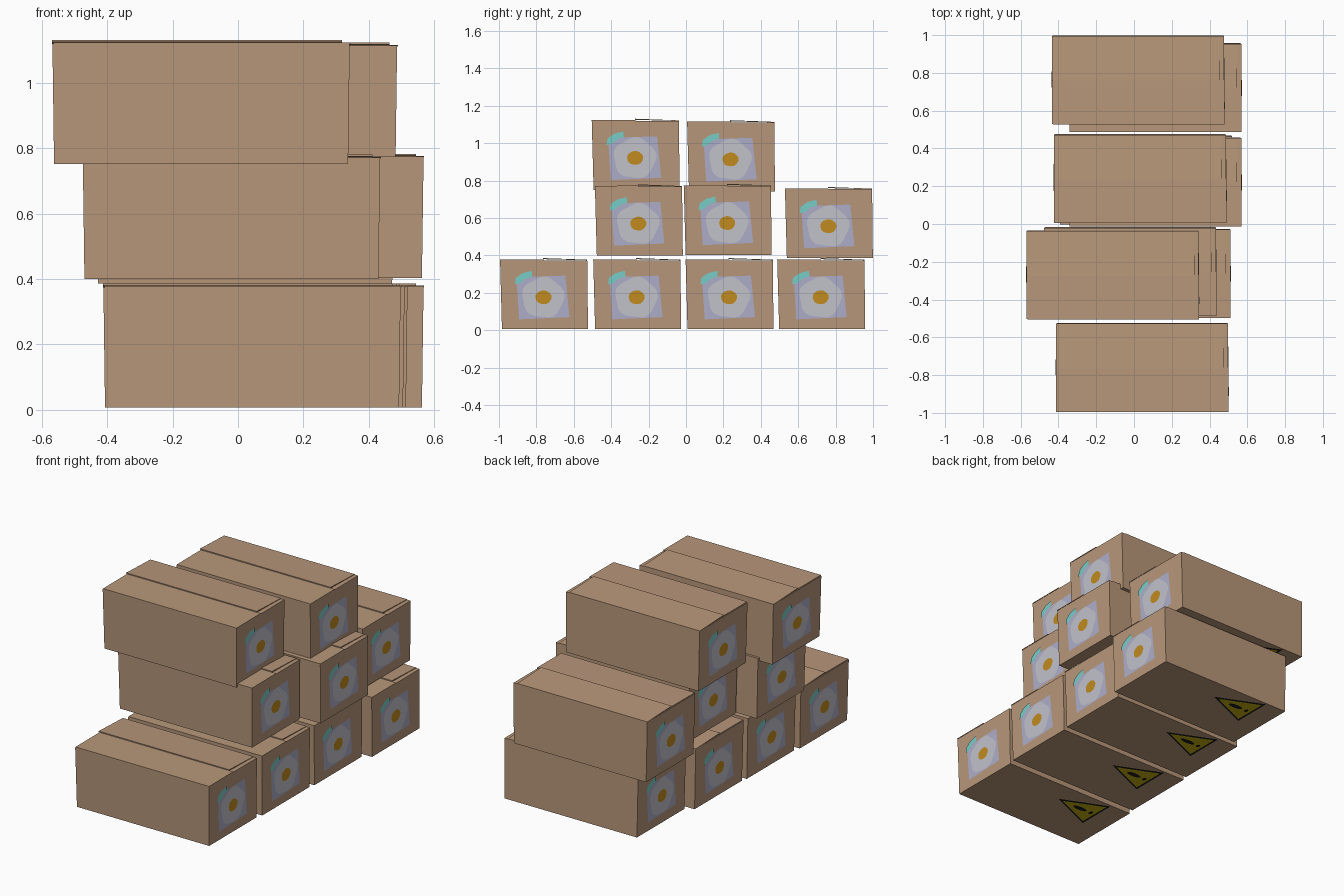
import bpy, bmesh, math

if "Cube" in bpy.data.objects:
    bpy.data.objects.remove(bpy.data.objects["Cube"])

def mat(name, rgb):
    m = bpy.data.materials.new(name)
    m.diffuse_color = (*rgb, 1)
    m.use_nodes = True
    m.node_tree.nodes["Principled BSDF"].inputs["Base Color"].default_value = m.diffuse_color
    return m

MATS = [mat("cardboard", (0.48, 0.31, 0.195)),
        mat("lavender_paper", (0.42, 0.42, 0.59)),
        mat("pale_grey", (0.54, 0.54, 0.60)),
        mat("orange_yolk", (0.53, 0.26, 0.014)),
        mat("teal_tape", (0.19, 0.61, 0.57)),
        mat("warning_yellow", (0.55, 0.42, 0.005)),
        mat("black_ink", (0.01, 0.01, 0.01))]
CARD, LAV, GREY, ORANGE, TEAL, YELLOW, BLACK = range(7)

HL_BOT, HL_TOP = 0.450, 0.455        # half length, bottom and top
Z0, Z1 = 0.006, 0.374                # body bottom and top

bm = bmesh.new()

def hexa(bottom, top):
    """Closed block from a bottom and a top ring of four points."""
    vb = [bm.verts.new(p) for p in bottom]
    vt = [bm.verts.new(p) for p in top]
    faces = [bm.faces.new(vb[::-1]), bm.faces.new(vt)]
    for i in range(4):
        j = (i + 1) % 4
        faces.append(bm.faces.new((vb[i], vb[j], vt[j], vt[i])))
    for f in faces:
        f.material_index = CARD

def ring(x0, x1, y0, y1, z0, z1):
    """Ring whose height goes from z0 at y0 to z1 at y1."""
    return [(x0, y0, z0), (x1, y0, z0), (x1, y1, z1), (x0, y1, z1)]

def plate(points, index, normal):
    f = bm.faces.new([bm.verts.new(p) for p in points])
    f.normal_update()
    if f.normal.dot(normal) < 0:
        f.normal_flip()
    f.material_index = index

def label(points, index, lift):
    """Flat picture on both ends; points are (across, height) seen face on."""
    for s in (1, -1):
        pts = []
        for u, z in points:
            wall = HL_BOT + (HL_TOP - HL_BOT) * (z - Z0) / (Z1 - Z0)
            pts.append((s * (wall + lift), s * u, z))
        plate(pts, index, (s, 0, 0))

def blob(cy, cz, ry, rz, n, wobble=0.0):
    out = []
    for i in range(n):
        a = 2 * math.pi * i / n
        k = 1 + wobble * math.sin(5 * a + 0.6)
        out.append((cy + ry * k * math.cos(a), cz + rz * k * math.sin(a)))
    return out

# carton body, leaning slightly
hexa(ring(-HL_BOT, HL_BOT, -0.224, 0.236, Z0, Z0),
     ring(-HL_TOP, HL_TOP, -0.234, 0.232, Z1, Z1))

# front flap lies flat, back flap is lifted along the seam
hexa(ring(-0.452, 0.457, -0.235, 0.0, Z1, Z1),
     ring(-0.452, 0.457, -0.235, 0.0, Z1 + 0.004, Z1 + 0.005))
hexa(ring(-0.456, 0.432, -0.004, 0.232, Z1 + 0.006, Z1),
     ring(-0.456, 0.432, -0.004, 0.232, Z1 + 0.012, Z1 + 0.003))

# picture sheet, wavy pale disc, yolk and strip of tape on each end
label([(-0.145, 0.258), (-0.10, 0.285), (0.115, 0.292),
       (0.137, 0.070), (-0.132, 0.058)], LAV, 0.002)
label(blob(-0.004, 0.175, 0.112, 0.108, 40, 0.05), GREY, 0.0035)
label(blob(-0.002, 0.176, 0.043, 0.037, 20, 0.02), ORANGE, 0.005)
label([(-0.155, 0.245), (-0.150, 0.280), (-0.115, 0.305), (-0.065, 0.318),
       (-0.062, 0.288), (-0.100, 0.275), (-0.125, 0.252)], TEAL, 0.005)

# warning triangle underneath
def under(points, index, z):
    plate([(x, y, z) for x, y in points], index, (0, 0, -1))

cx, cy = -0.215, 0.105
def tri(k):
    return [(cx + 0.19 * k, cy), (cx - 0.095 * k, cy - 0.125 * k), (cx - 0.095 * k, cy + 0.125 * k)]
under(tri(1.0), BLACK, 0.004)
under(tri(0.84), YELLOW, 0.002)
under([(cx + x, cy + y) for x, y in blob(0.03, 0, 0.05, 0.017, 10)], BLACK, 0.0)
under([(cx + x, cy + y) for x, y in blob(-0.05, 0, 0.012, 0.016, 8)], BLACK, 0.0)

mesh = bpy.data.meshes.new("carton")
bm.to_mesh(mesh)
bm.free()
for m in MATS:
    mesh.materials.append(m)

# stack of cartons: (name, x, y, z)
STACK = [("bottom_carton_1", 0.043, -0.760, 0.0),
         ("bottom_carton_2", 0.055, -0.262, 0.0),
         ("bottom_carton_3", 0.064, 0.232, 0.0),
         ("bottom_carton_4", 0.113, 0.722, 0.0),
         ("middle_carton_1", -0.020, -0.253, 0.394),
         ("middle_carton_2", 0.113, 0.222, 0.397),
         ("middle_carton_3", 0.022, 0.763, 0.380),
         ("top_carton_1", -0.113, -0.270, 0.745),
         ("top_carton_2", 0.032, 0.240, 0.737)]
for name, x, y, z in STACK:
    ob = bpy.data.objects.new(name, mesh)
    ob.location = (x, y, z)
    bpy.context.scene.collection.objects.link(ob)
